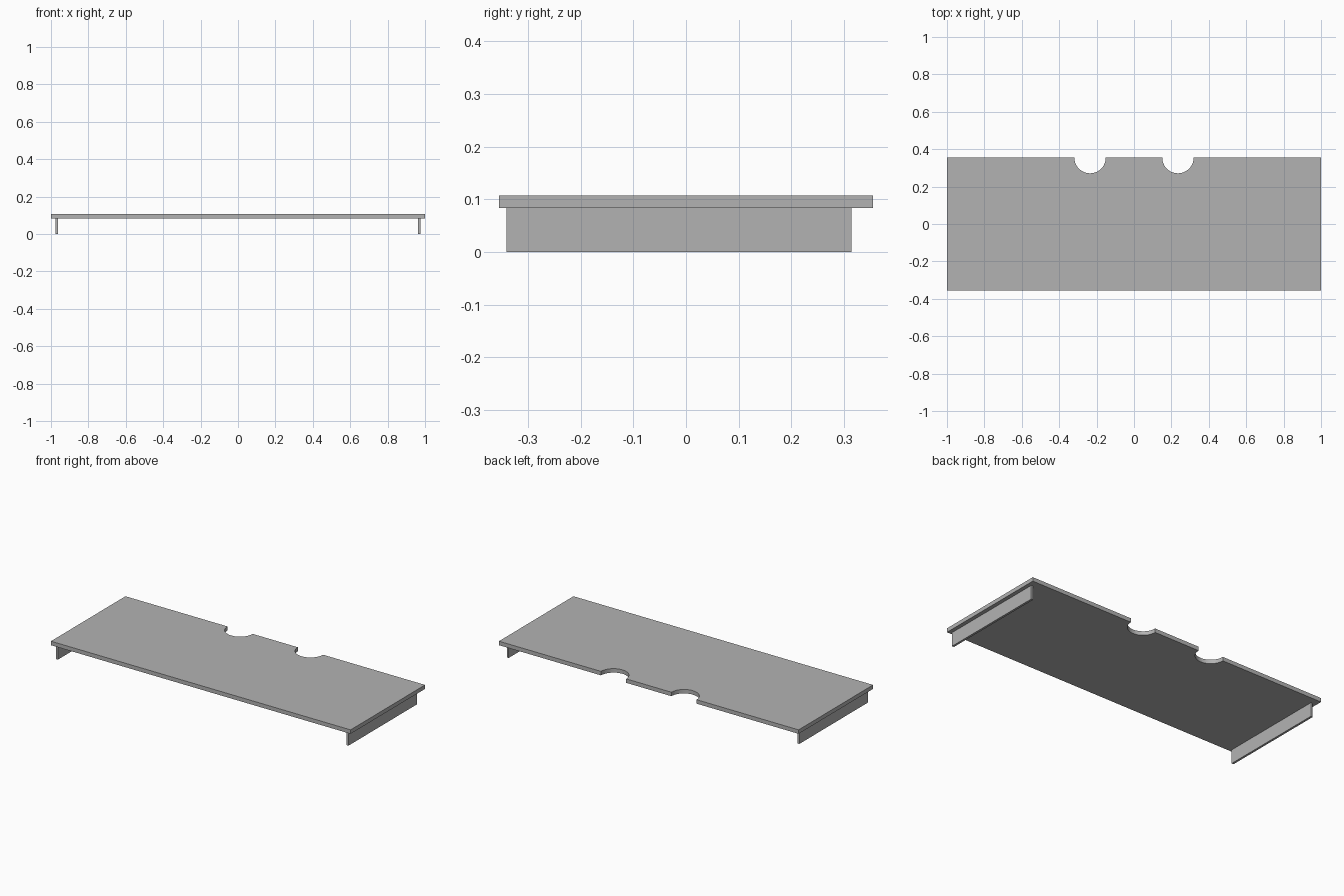
import bpy
import bmesh
from math import sin, cos, pi

cube = bpy.data.objects.get("Cube")
if cube:
    bpy.data.objects.remove(cube, do_unlink=True)

HALF_X, HALF_Y = 1.0, 0.355
SHELF_BOTTOM, SHELF_TOP = 0.083, 0.107
NOTCH_X, NOTCH_R, NOTCH_STEPS = 0.235, 0.084, 24

grey = bpy.data.materials.new("plain grey")
grey.use_nodes = True
color = (0.45, 0.45, 0.45, 1.0)
grey.diffuse_color = color
grey.node_tree.nodes["Principled BSDF"].inputs["Base Color"].default_value = color


def extrude_outline(name, outline, z0, z1):
    """Solid prism from a counter-clockwise outline in the ground plane."""
    bm = bmesh.new()
    face = bm.faces.new([bm.verts.new((x, y, z0)) for x, y in outline])
    top = bmesh.ops.extrude_face_region(bm, geom=[face], use_keep_orig=True)
    verts = [v for v in top["geom"] if isinstance(v, bmesh.types.BMVert)]
    bmesh.ops.translate(bm, verts=verts, vec=(0, 0, z1 - z0))
    bmesh.ops.recalc_face_normals(bm, faces=bm.faces)
    mesh = bpy.data.meshes.new(name)
    bm.to_mesh(mesh)
    bm.free()
    mesh.materials.append(grey)
    obj = bpy.data.objects.new(name, mesh)
    bpy.context.collection.objects.link(obj)
    return obj


def notch(cx):
    """Half circle cut into the back edge, running from +x to -x."""
    return [(cx + NOTCH_R * cos(pi * i / NOTCH_STEPS),
             HALF_Y - NOTCH_R * sin(pi * i / NOTCH_STEPS))
            for i in range(NOTCH_STEPS + 1)]


# Shelf board with two cable notches in the back edge
outline = [(-HALF_X, -HALF_Y), (HALF_X, -HALF_Y), (HALF_X, HALF_Y)]
outline += notch(NOTCH_X) + notch(-NOTCH_X) + [(-HALF_X, HALF_Y)]
shelf = extrude_outline("shelf_board", outline, SHELF_BOTTOM, SHELF_TOP)
bpy.context.view_layer.objects.active = shelf
shelf.select_set(True)
bpy.ops.object.shade_smooth_by_angle()

# Thin side panels that carry the board
for name, cx in (("left_panel", 0.97), ("right_panel", -0.97)):
    x0, x1 = cx - 0.0065, cx + 0.0065
    y0, y1 = -0.341, 0.314
    extrude_outline(name, [(x0, y0), (x1, y0), (x1, y1), (x0, y1)], 0, SHELF_BOTTOM)
